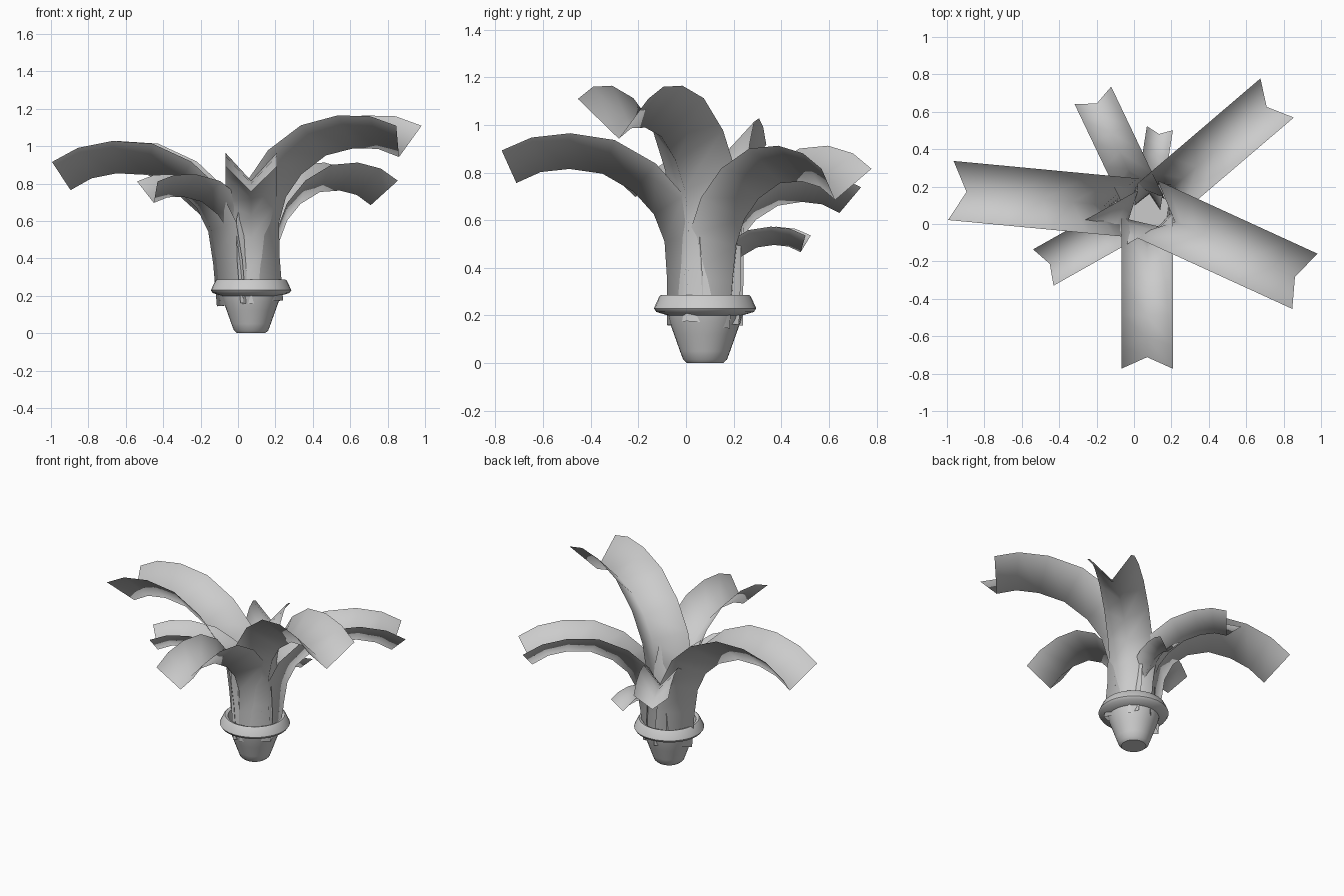
import bpy
import bmesh
from math import sin, cos, radians
from mathutils import Vector

cube = bpy.data.objects.get("Cube")
if cube:
    bpy.data.objects.remove(cube)

grey = bpy.data.materials.new("plain_grey")
grey.use_nodes = True
COLOUR = (0.6, 0.6, 0.6, 1)
grey.diffuse_color = COLOUR
grey.node_tree.nodes["Principled BSDF"].inputs["Base Color"].default_value = COLOUR

CENTRE = Vector((0.07, 0.08, 0))   # axis of the pot
ROOT = 0.16                        # height the leaves grow from


def make_object(name, bm):
    mesh = bpy.data.meshes.new(name)
    bm.to_mesh(mesh)
    bm.free()
    mesh.materials.append(grey)
    obj = bpy.data.objects.new(name, mesh)
    bpy.context.collection.objects.link(obj)
    obj.location = CENTRE
    mesh.polygons.foreach_set("use_smooth", [True] * len(mesh.polygons))
    return obj


# Pot: a turned profile with a flared collar
profile = [(0, 0), (0.075, 0), (0.092, 0.015), (0.105, 0.05), (0.13, 0.12),
           (0.148, 0.17), (0.155, 0.2), (0.205, 0.215), (0.215, 0.23),
           (0.192, 0.28), (0.184, 0.287), (0.165, 0.28), (0.145, 0.21), (0, 0.21)]
bm = bmesh.new()
ring = [bm.verts.new((r, 0, z)) for r, z in profile]
edges = [bm.edges.new(pair) for pair in zip(ring, ring[1:])]
bmesh.ops.spin(bm, geom=ring + edges, axis=(0, 0, 1), cent=(0, 0, 0),
               angle=radians(360), steps=32)
bmesh.ops.remove_doubles(bm, verts=bm.verts, dist=0.0005)
bmesh.ops.recalc_face_normals(bm, faces=bm.faces)
pot = make_object("pot", bm)
bpy.context.view_layer.objects.active = pot
pot.select_set(True)
bpy.ops.object.shade_smooth_by_angle(angle=radians(40))

# Leaf spine as (distance outward, height above the root)
spine = [Vector(p) for p in [(0.16, 0), (0.16, 0.2), (0.17, 0.35), (0.215, 0.465),
                             (0.3, 0.56), (0.43, 0.635), (0.57, 0.655),
                             (0.69, 0.642), (0.792, 0.596)]]
HALF_WIDTH, DEPTH = 0.1375, 0.15


def make_leaf(name, heading, scale, tilt):
    """V-shaped strip: spine in the valley, both edges raised along its normal."""
    a, t = radians(heading), radians(tilt)
    bm = bmesh.new()
    rows = []
    for i, p in enumerate(spine):
        tangent = spine[min(i + 1, len(spine) - 1)] - spine[max(i - 1, 0)]
        normal = Vector((-tangent.y, tangent.x)).normalized()
        row = []
        for side in (-1, 0, 1):
            q = (p + normal * DEPTH * abs(side)) * scale
            r = q.x * cos(t) + q.y * sin(t)
            z = q.y * cos(t) - q.x * sin(t) + ROOT
            w = side * HALF_WIDTH * scale
            row.append(bm.verts.new((r * cos(a) - w * sin(a),
                                     r * sin(a) + w * cos(a), z)))
        rows.append(row)
    for low, high in zip(rows, rows[1:]):
        for k in (0, 1):
            bm.faces.new((low[k], high[k], high[k + 1], low[k + 1]))
    make_object(name, bm)


# Leaves: heading, size and outward tilt
for name, heading, scale, tilt in [
        ("front_leaf", -90, 1.0, 0), ("left_leaf", -24.6, 1.18, -5),
        ("back_left_leaf", 40.5, 1.0, 5), ("back_small_leaf", 81, 0.513, 0),
        ("back_right_leaf", 115.5, 0.789, 0), ("right_leaf", 174.6, 1.153, 5),
        ("front_right_leaf", 209.4, 0.81, -5)]:
    make_leaf(name, heading, scale, tilt)
